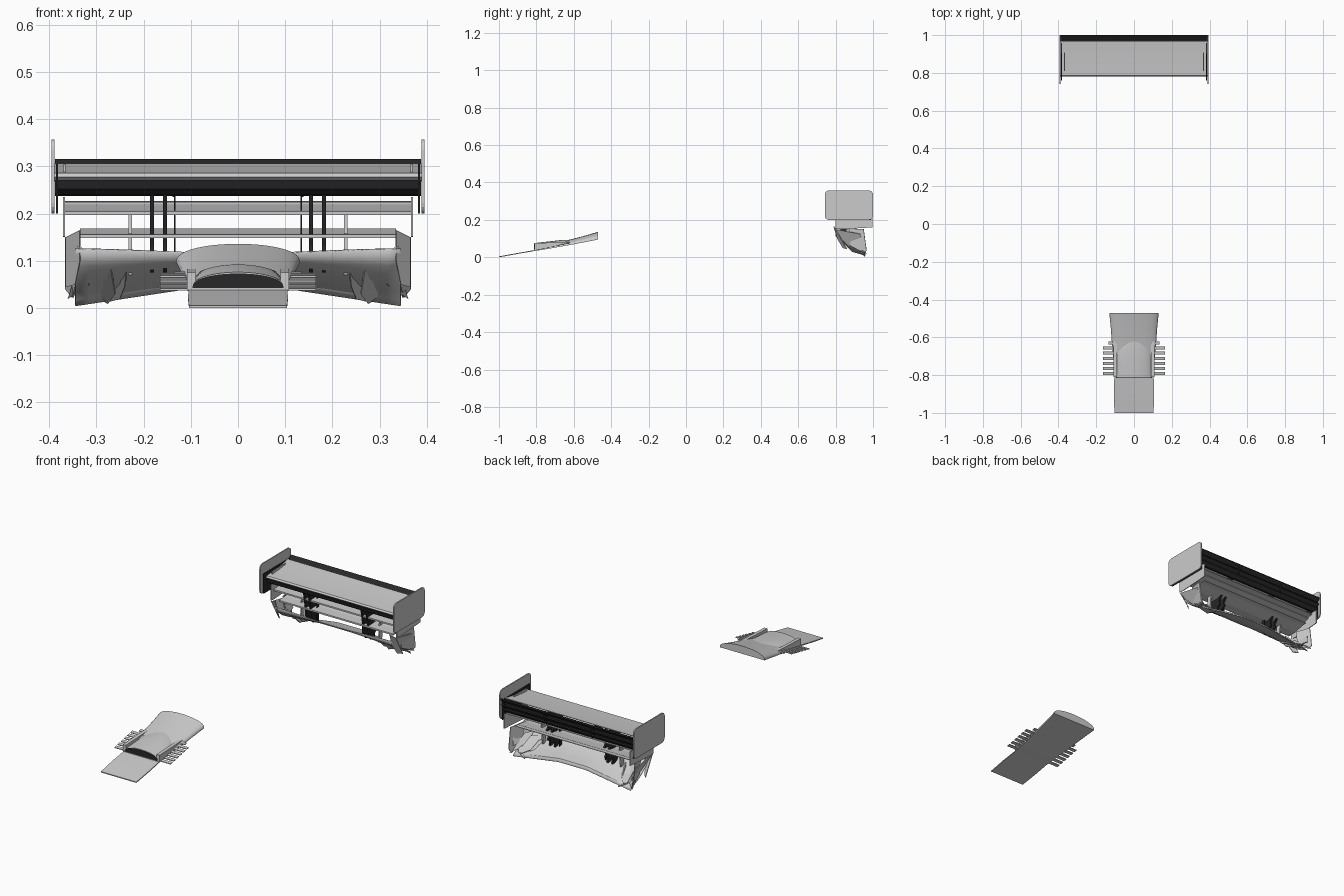
import bpy, math

if "Cube" in bpy.data.objects:
    bpy.data.objects.remove(bpy.data.objects["Cube"])

dark = bpy.data.materials.new("dark")
dark.diffuse_color = (0.02, 0.02, 0.022, 1)
dark.use_nodes = True
dark.node_tree.nodes["Principled BSDF"].inputs["Base Color"].default_value = dark.diffuse_color


def make(name, verts, faces, mat=None, mirror=False, thick=0, smooth=False):
    me = bpy.data.meshes.new(name)
    me.from_pydata(verts, [], faces)
    ob = bpy.data.objects.new(name, me)
    bpy.context.collection.objects.link(ob)
    bpy.context.view_layer.objects.active = ob
    for o in bpy.context.selected_objects:
        o.select_set(False)
    ob.select_set(True)
    bpy.ops.object.mode_set(mode='EDIT')
    bpy.ops.mesh.select_all(action='SELECT')
    bpy.ops.mesh.normals_make_consistent(inside=False)
    bpy.ops.object.mode_set(mode='OBJECT')
    if mat:
        me.materials.append(mat)
    if smooth:
        bpy.ops.object.shade_smooth_by_angle(angle=math.radians(30))
    if thick:
        m = ob.modifiers.new("thickness", 'SOLIDIFY')
        m.thickness, m.offset = thick, 0
    if mirror:
        ob.modifiers.new("mirror", 'MIRROR')
    return ob


def loft(name, rings, **kw):
    n = len(rings[0])
    verts = [v for r in rings for v in r]
    faces = [(i * n + j, i * n + (j + 1) % n, (i + 1) * n + (j + 1) % n, (i + 1) * n + j)
             for i in range(len(rings) - 1) for j in range(n)]
    faces += [tuple(range(n)), tuple(range(len(verts) - n, len(verts)))]
    return make(name, verts, faces, **kw)


def prism(name, yz, x0, x1, **kw):
    return loft(name, [[(x, y, z) for y, z in yz] for x in (x0, x1)], **kw)


def rounded(y0, y1, z0, z1, r):
    pts = []
    for cy, cz, a in ((y1 - r, z1 - r, 0), (y0 + r, z1 - r, 90), (y0 + r, z0 + r, 180), (y1 - r, z0 + r, 270)):
        for k in range(5):
            t = math.radians(a + k * 22.5)
            pts.append((cy + r * math.cos(t), cz + r * math.sin(t)))
    return pts


def arch(y, w, base, crown, edge=0.004, n=20):
    top = [(w * math.cos(math.pi * k / n), y, base + edge + (crown - base - edge) * math.sin(math.pi * k / n) ** 0.9)
           for k in range(n + 1)]
    return [(w, y, base)] + top + [(-w, y, base)]


# Front nose: sloping lip, domed body and intake hump
loft("nose_lip", [[(-w, y, z), (w, y, z), (w, y, z + .005), (-w, y, z + .005)]
                  for y, w, z in ((-1, .104, 0), (-.9, .106, .018), (-.79, .104, .037))])
loft("nose_body", [arch(-.8, .104, .035, .048), arch(-.71, .11, .05, .073), arch(-.63, .117, .064, .092),
                   arch(-.55, .123, .079, .113), arch(-.47, .131, .095, .136)], smooth=True)
loft("intake_hump", [arch(-.81, .1, .038, .076), arch(-.74, .097, .045, .084),
                     arch(-.67, .09, .058, .092), arch(-.62, .06, .066, .094)], smooth=True)
loft("intake_opening", [arch(-.812, .096, .042, .073), arch(-.808, .096, .042, .073)], mat=dark)

# Side vanes stepping up the nose
for i in range(7):
    y, z = -.8 + i * .027, .037 + i * .0055
    prism("side_vane", [(y, z), (y + .016, z + .003), (y + .016, z + .007), (y, z + .004)],
          .085, .165 if i < 6 else .135, mirror=True)
prism("vane_root", [(-.81, .036), (-.62, .066), (-.62, .083), (-.81, .075)], .09, .108, mirror=True)

# Rear wing
prism("main_wing", [(.78, .278), (.786, .286), (.82, .289), (.88, .294), (.965, .306), (.965, .302),
                    (.9, .278), (.83, .268), (.79, .27)], -.39, .39, smooth=True)
prism("wing_lower_lip", [(.783, .27), (.787, .252), (.805, .24), (.84, .237), (.84, .242), (.81, .248),
                         (.795, .268)], -.385, .385, mat=dark)
for dz, dy in ((0, 0), (-.03, -.006), (-.055, -.012)):
    prism("trailing_flap", [(.968 + dy, .296 + dz), (.997 + dy, .316 + dz), (1 + dy, .31 + dz),
                            (.985 + dy, .292 + dz)], -.388, .388, mat=dark)
prism("flap_panel", [(.966, .3), (.972, .3), (.965, .242), (.959, .242)], -.388, .388, mat=dark)
prism("flap_rib", [(.86, .272), (.965, .3), (1, .312), (.993, .27), (.975, .235), (.94, .252)],
      .134, .139, mat=dark, mirror=True)
prism("wing_top_strake", [(.81, .285), (.92, .295), (.92, .306), (.81, .304)], .366, .37, mirror=True)

# End plates
prism("end_plate", rounded(.742, 1, .2, .357, .022), .389, .395, mirror=True)
prism("end_plate_trim", [(.76, .2), (.99, .2), (.99, .305), (.76, .305)], .382, .386, mat=dark, mirror=True)
prism("inner_end_plate", [(.8, .235), (.8, .152), (.83, .15), (.997, .16), (.997, .235)], .367, .371, mirror=True)

# Beam wings below the main wing
for name, w, z in (("upper_beam_wing", .367, .197), ("lower_beam_wing", .335, .148)):
    prism(name, [(.82, z), (.87, z), (.935, z + .017), (.935, z + .02), (.87, z + .01), (.82, z + .008)], -w, w)
    prism(name + "_flap", [(.925, z + .022), (.965, z + .027), (.965, z + .03), (.925, z + .028)]
          if w > .35 else [(.93, z + .015), (.955, z + .017), (.955, z + .02), (.93, z + .019)], -w, w)

# Wing pylons with toothed feet
pylon = [(.81, .245), (.83, .13), (.825, .11), (.84, .105), (.835, .09), (.85, .075), (.88, .075),
         (.88, .1), (.9, .11), (.89, .13), (.91, .16), (.885, .2), (.86, .24)]
for x in (.15, .178):
    prism("wing_pylon", pylon, x, x + .009, mat=dark, mirror=True)
prism("thin_pylon", [(.85, .08), (.87, .08), (.87, .245), (.85, .245)], .133, .136, mat=dark, mirror=True)
prism("beam_wing_stay", [(.85, .07), (.875, .07), (.885, .2), (.86, .2)], .225, .232, mirror=True)

# Curved floor panel under the wing
xs = [-.345 + .69 * k / 24 for k in range(25)]
prof = [(.8, .125, 0), (.825, .098, .2), (.865, .078, .5), (.91, .066, .8), (.945, .058, 1), (.955, .045, 1)]
verts = []
for x in xs:
    drop = .04 * max(0, abs(x) - .08) / .265
    for y, z, f in prof:
        verts.append((x, y, z - drop * f - (0 if f else .01 * math.cos(x * 4.5) ** 2)))
n = len(prof)
make("floor_panel", verts, [(i * n + j, i * n + j + 1, (i + 1) * n + j + 1, (i + 1) * n + j)
                            for i in range(24) for j in range(n - 1)], thick=.004, smooth=True)

# Angled corner fins at both ends of the panel
fins = {
    "corner_plate": [(.335, .79, .165), (.365, .8, .15), (.365, .86, .045), (.345, .84, .05), (.335, .81, .1)],
    "rear_corner_plate": [(.345, .87, .155), (.365, .95, .15), (.365, .965, .04), (.35, .96, .022), (.34, .88, .06)],
    "corner_web": [(.33, .8, .125), (.365, .8, .15), (.365, .93, .125), (.345, .955, .06), (.33, .87, .06)],
    "outer_fin": [(.31, .83, .1), (.335, .87, .1), (.36, .965, .02), (.33, .945, .04), (.315, .88, .05)],
    "middle_fin": [(.27, .83, .09), (.31, .86, .085), (.32, .95, .035), (.275, .96, .01), (.26, .89, .03)],
    "inner_fin": [(.235, .84, .085), (.255, .87, .08), (.28, .96, .012), (.25, .94, .02), (.24, .88, .045)],
    "lower_blade": [(.25, .9, .05), (.3, .88, .055), (.345, .93, .045), (.3, .955, .03)],
}
for name, pts in fins.items():
    make(name, pts, [tuple(range(len(pts)))], thick=.004, mirror=True)
